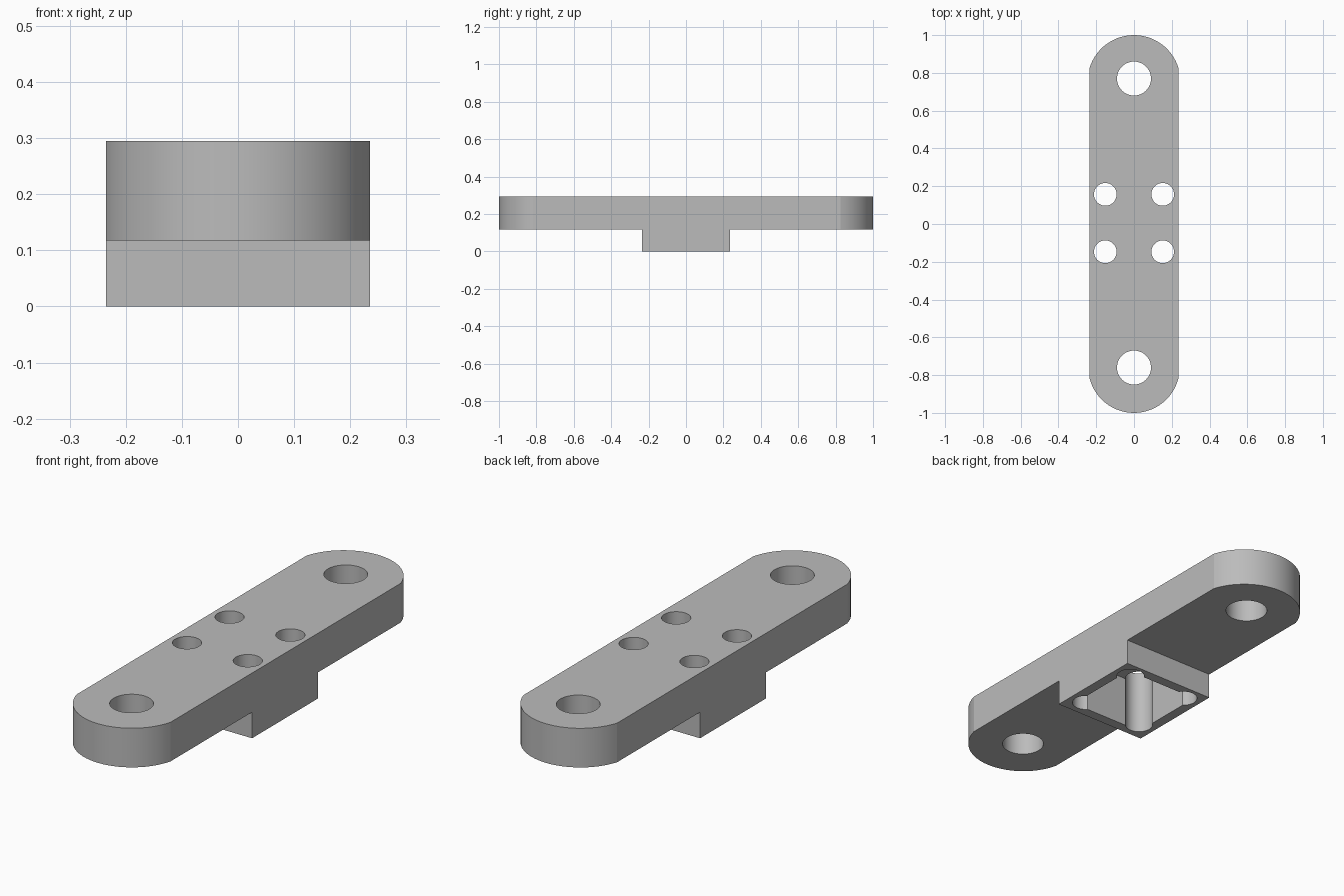
import bpy
import bmesh
import math

default = bpy.data.objects.get("Cube")
if default:
    bpy.data.objects.remove(default, do_unlink=True)

HALF = 0.235      # half width of the bar
STEP = 0.118      # underside of the bar
TOP = 0.295
SHIFT = 0.005     # hole pattern offset along the bar

grey = bpy.data.materials.new("plain_grey")
grey.use_nodes = True
colour = (0.5, 0.5, 0.5, 1)
grey.diffuse_color = colour
grey.node_tree.nodes["Principled BSDF"].inputs["Base Color"].default_value = colour


def prism(name, outline, z0, z1):
    """Extrude a closed counter-clockwise outline from z0 to z1."""
    bm = bmesh.new()
    base = bm.faces.new([bm.verts.new((x, y, z0)) for x, y in outline])
    ext = bmesh.ops.extrude_face_region(bm, geom=[base])
    top = [v for v in ext["geom"] if isinstance(v, bmesh.types.BMVert)]
    bmesh.ops.translate(bm, verts=top, vec=(0, 0, z1 - z0))
    bmesh.ops.recalc_face_normals(bm, faces=bm.faces)
    mesh = bpy.data.meshes.new(name)
    bm.to_mesh(mesh)
    bm.free()
    mesh.materials.append(grey)
    obj = bpy.data.objects.new(name, mesh)
    bpy.context.collection.objects.link(obj)
    return obj


def circle(x, y, r, n=48):
    return [(x + r * math.cos(math.tau * i / n), y + r * math.sin(math.tau * i / n))
            for i in range(n)]


def square(h):
    return [(-h, -h), (h, -h), (h, h), (-h, h)]


def end_arc(corner, tip, n=28):
    """Arc across the bar from +x to -x, with its crown at the tip."""
    rise = tip - corner
    r = (HALF ** 2 + rise ** 2) / (2 * rise)
    a = math.asin(HALF / r)
    return [(r * math.sin(a - 2 * a * i / n),
             tip - r + r * math.cos(a - 2 * a * i / n)) for i in range(n + 1)]


def combine(target, tool, operation):
    mod = target.modifiers.new(operation.lower(), "BOOLEAN")
    mod.operation = operation
    mod.solver = "EXACT"
    mod.object = tool
    bpy.context.view_layer.objects.active = target
    bpy.ops.object.modifier_apply(modifier=mod.name)
    bpy.data.objects.remove(tool, do_unlink=True)


# Bar with shallow rounded ends
back = end_arc(0.827, 1.0)
front = [(-x, -y) for x, y in end_arc(0.817, 1.0)]
bar = prism("mounting_bar", back + front, STEP, TOP)

# Square block below the bar
combine(bar, prism("block", square(HALF), 0, STEP + 0.05), "UNION")

# Square pocket open at the bottom
combine(bar, prism("pocket", square(0.188), -0.1, 0.236), "DIFFERENCE")

# Large end holes and four small holes at the pocket corners
for sy in (-1, 1):
    hole = circle(0, sy * 0.765 + SHIFT, 0.09)
    combine(bar, prism("end_hole", hole, -0.1, 0.5), "DIFFERENCE")
    for sx in (-1, 1):
        hole = circle(sx * 0.152, sy * 0.152 + SHIFT, 0.06)
        combine(bar, prism("corner_hole", hole, -0.1, 0.5), "DIFFERENCE")

# Smooth curved walls, sharp rims
bpy.ops.object.select_all(action="DESELECT")
bar.select_set(True)
bpy.context.view_layer.objects.active = bar
bpy.ops.object.shade_smooth_by_angle(angle=math.radians(14))
